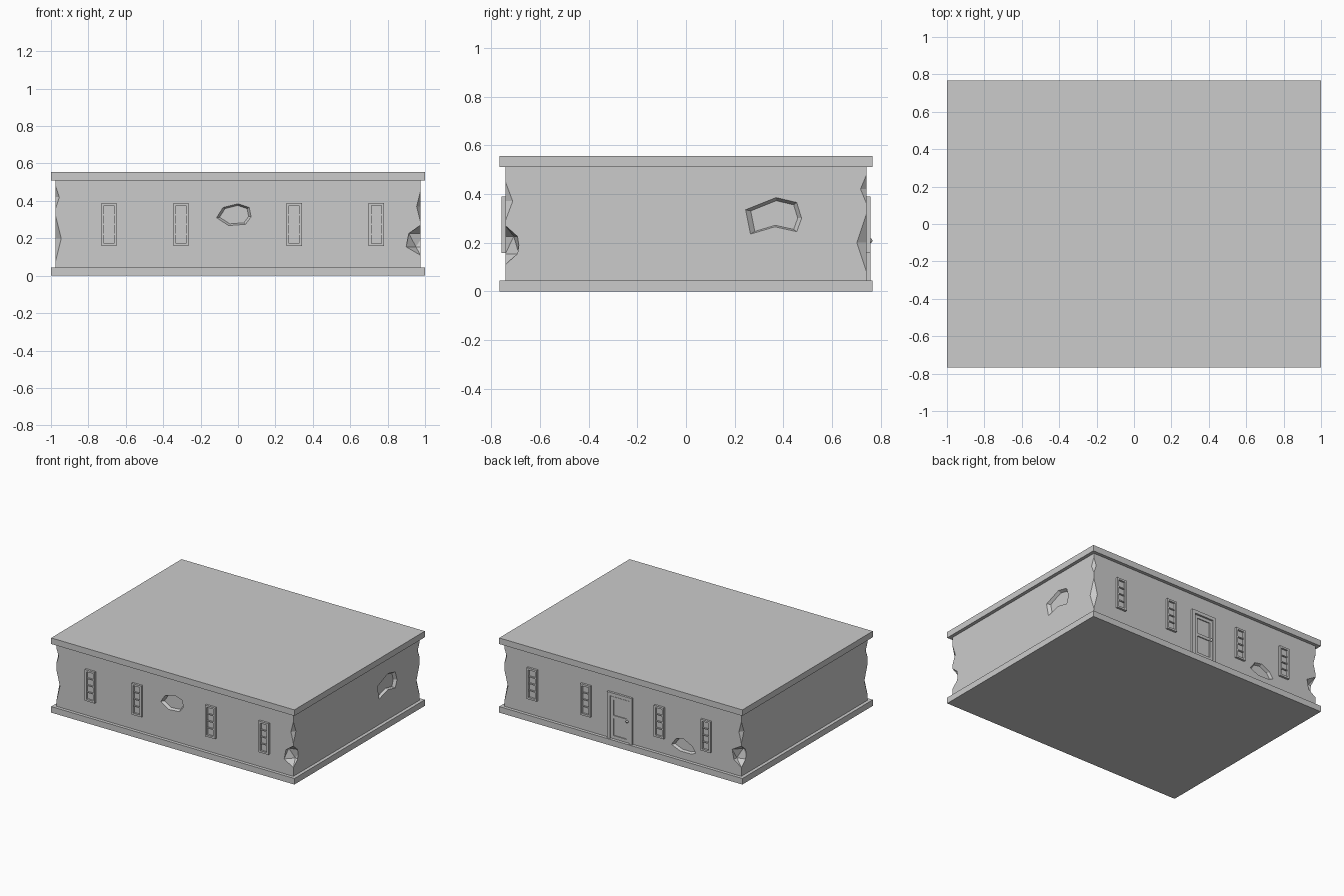
import bpy, bmesh
from mathutils import Matrix, Vector

old = bpy.data.objects.get("Cube")
if old:
    bpy.data.objects.remove(old, do_unlink=True)

grey = bpy.data.materials.new("plain_grey")
grey.use_nodes = True
grey.diffuse_color = (0.6, 0.6, 0.6, 1)
grey.node_tree.nodes["Principled BSDF"].inputs["Base Color"].default_value = (0.6, 0.6, 0.6, 1)

WX, WY = 0.975, 0.742      # wall half sizes
BASE, TOP = 0.045, 0.51    # wall bottom and top


def add_box(bm, x0, x1, y0, y1, z0, z1):
    size = Matrix.Diagonal((x1 - x0, y1 - y0, z1 - z0, 1))
    mid = Matrix.Translation(((x0 + x1) / 2, (y0 + y1) / 2, (z0 + z1) / 2))
    bmesh.ops.create_cube(bm, size=1, matrix=mid @ size)


def finish(bm, name):
    bmesh.ops.recalc_face_normals(bm, faces=bm.faces)
    mesh = bpy.data.meshes.new(name)
    bm.to_mesh(mesh)
    bm.free()
    mesh.materials.append(grey)
    obj = bpy.data.objects.new(name, mesh)
    bpy.context.collection.objects.link(obj)
    return obj


def box_object(name, *bounds):
    bm = bmesh.new()
    add_box(bm, *bounds)
    return finish(bm, name)


def add_hole(bm, outline, place):
    """Tapered shallow pit; place(u, z, depth) maps the outline onto a wall."""
    mid = sum((Vector(p) for p in outline), Vector((0, 0))) / len(outline)
    rings = []
    for scale, depth in ((1.08, -0.01), (0.84, 0.02)):
        pts = [mid + (Vector(p) - mid) * scale for p in outline]
        rings.append([bm.verts.new(place(p.x, p.y, depth)) for p in pts])
    outer, inner = rings
    bm.faces.new(outer)
    bm.faces.new(inner)
    for i in range(len(outer)):
        j = (i + 1) % len(outer)
        bm.faces.new((outer[i], outer[j], inner[j], inner[i]))


def add_chip(bm, sx, sy, z, rx, ry, rz, big=False):
    """Broken bite out of a wall corner."""
    m = Matrix.Translation((sx * WX, sy * WY, z)) @ Matrix.Diagonal((rx, ry, rz, 1))
    if big:
        bmesh.ops.create_icosphere(bm, subdivisions=1, radius=1, matrix=m)
    else:
        bmesh.ops.create_uvsphere(bm, u_segments=4, v_segments=2, radius=1, matrix=m)


# Slabs and walls
box_object("base_slab", -1, 1, -0.766, 0.766, 0, BASE)
box_object("roof_slab", -1, 1, -0.766, 0.766, TOP, 0.555)
walls = box_object("walls", -WX, WX, -WY, WY, BASE, TOP)

# Damage cutter: pits in the walls and bites at the corners
bm = bmesh.new()
add_hole(bm, [(-.115, .31), (-.08, .365), (0, .385), (.06, .365), (.07, .315), (.04, .275), (-.05, .268)],
         lambda u, z, d: (u, -WY + d, z))
add_hole(bm, [(.245, .335), (.37, .385), (.455, .365), (.475, .3), (.455, .245), (.365, .265), (.265, .235)],
         lambda u, z, d: (WX - d, u, z))
add_hole(bm, [(-.4, .13), (-.44, .185), (-.5, .195), (-.57, .16), (-.6, .115), (-.56, .1), (-.47, .1)],
         lambda u, z, d: (u, WY - d, z))
for s in (1, -1):
    add_chip(bm, s, -s, 0.19, 0.085, 0.065, 0.08, big=True)
    add_chip(bm, s, -s, 0.37, 0.02, 0.03, 0.08)
    add_chip(bm, s, s, 0.2, 0.03, 0.04, 0.12)
    add_chip(bm, s, s, 0.42, 0.02, 0.025, 0.06)
cutter = finish(bm, "damage_cutter")
cutter.hide_render = True
mod = walls.modifiers.new("damage", "BOOLEAN")
mod.operation = "DIFFERENCE"
mod.solver = "EXACT"
mod.object = cutter
bpy.context.view_layer.update()
cut_mesh = bpy.data.meshes.new_from_object(walls.evaluated_get(bpy.context.evaluated_depsgraph_get()))
walls.modifiers.clear()
walls.data = cut_mesh
bpy.data.objects.remove(cutter, do_unlink=True)


def wall_box(bm, side, x0, x1, z0, z1, depth):
    """Plate standing out from the front (-1) or back (1) wall."""
    y = sorted((side * (WY - 0.004), side * (WY + depth)))
    add_box(bm, x0, x1, y[0], y[1], z0, z1)


def add_frame(bm, side, x0, x1, z0, z1, w, depth, sill=True):
    wall_box(bm, side, x0, x0 + w, z0, z1, depth)
    wall_box(bm, side, x1 - w, x1, z0, z1, depth)
    wall_box(bm, side, x0 + w, x1 - w, z1 - w, z1, depth)
    if sill:
        wall_box(bm, side, x0 + w, x1 - w, z0, z0 + w, depth)


# Windows with three glazing bars, front and back
for side, label in ((-1, "front"), (1, "back")):
    for n, x in enumerate((-0.69, -0.305, 0.3, 0.74)):
        bm = bmesh.new()
        add_frame(bm, side, x - 0.041, x + 0.041, 0.158, 0.39, 0.014, 0.016)
        wall_box(bm, side, x - 0.027, x + 0.027, 0.172, 0.376, 0.002)
        for k in (1, 2, 3):
            z = 0.172 + 0.204 * k / 4
            wall_box(bm, side, x - 0.027, x + 0.027, z - 0.004, z + 0.004, 0.01)
        finish(bm, f"{label}_window_{n + 1}")

# Back door: frame, leaf with two sunken panels, knob
bm = bmesh.new()
add_frame(bm, 1, -0.085, 0.12, BASE, 0.39, 0.025, 0.016, sill=False)
finish(bm, "door_frame")
bm = bmesh.new()
wall_box(bm, 1, -0.06, 0.095, BASE, 0.365, 0.002)
add_frame(bm, 1, -0.058, 0.093, 0.05, 0.36, 0.022, 0.009)
wall_box(bm, 1, -0.036, 0.071, 0.2, 0.222, 0.009)
finish(bm, "door_leaf")
bm = bmesh.new()
bmesh.ops.create_uvsphere(bm, u_segments=12, v_segments=8, radius=0.01,
                          matrix=Matrix.Translation((-0.045, WY + 0.014, 0.208)))
finish(bm, "door_knob")
